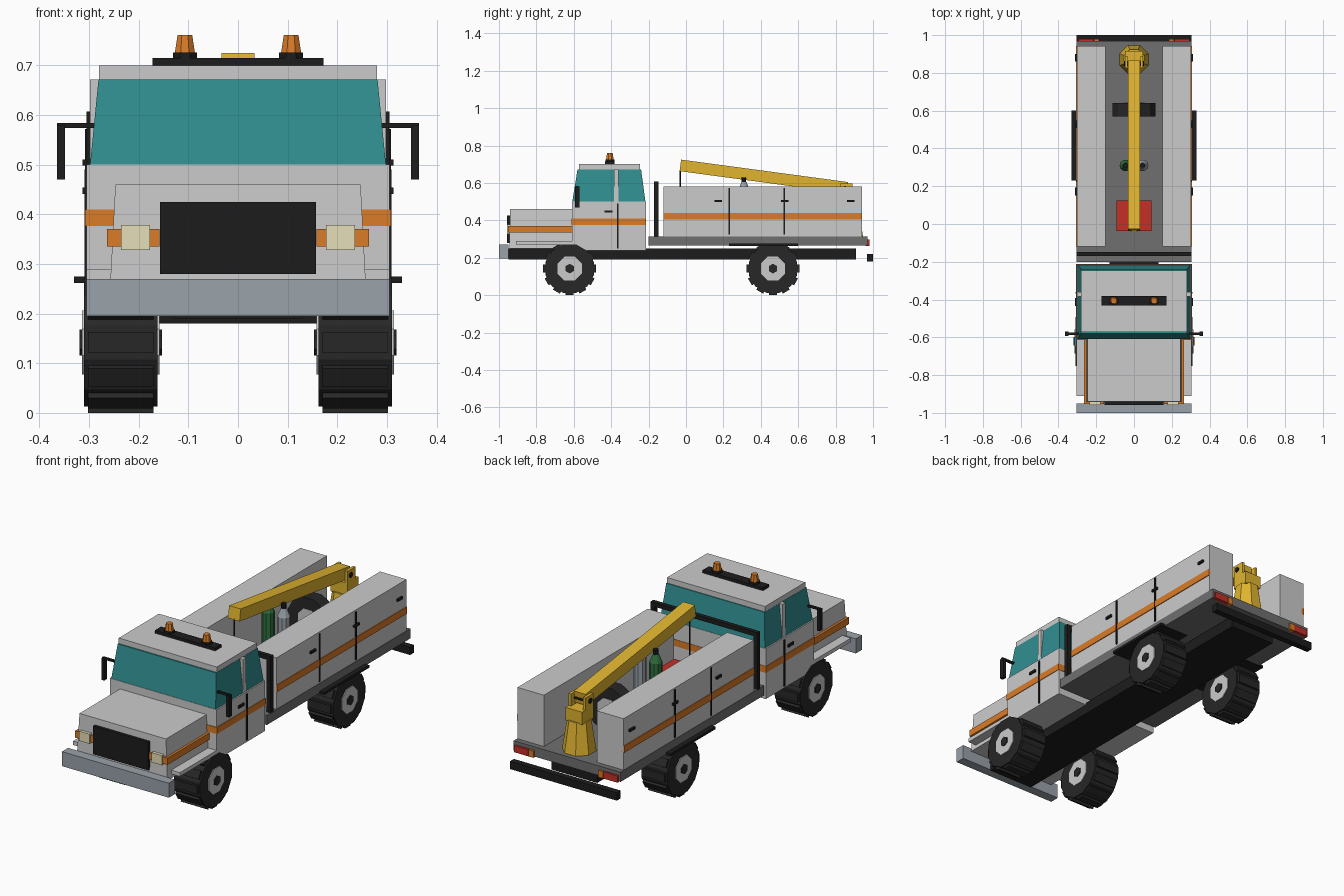
import bpy, bmesh, math
from mathutils import Matrix, Vector

if "Cube" in bpy.data.objects:
    bpy.data.objects.remove(bpy.data.objects["Cube"])

PALETTE = {
    'black': (0.012, 0.012, 0.012), 'rubber': (0.02, 0.02, 0.02), 'body': (0.55, 0.55, 0.55),
    'deck': (0.16, 0.16, 0.16), 'steel': (0.32, 0.36, 0.40), 'glass': (0.03, 0.27, 0.28),
    'orange': (0.70, 0.20, 0.02), 'yellow': (0.75, 0.46, 0.03), 'red': (0.55, 0.03, 0.02),
    'green': (0.03, 0.16, 0.05), 'cream': (0.78, 0.74, 0.48), 'hub': (0.6, 0.6, 0.6),
}
MATS = {}
for key, rgb in PALETTE.items():
    MATS[key] = bpy.data.materials.new(key + '_paint')
    MATS[key].diffuse_color = (*rgb, 1)


def finish(bm, name, color):
    bmesh.ops.recalc_face_normals(bm, faces=bm.faces)
    me = bpy.data.meshes.new(name)
    bm.to_mesh(me)
    bm.free()
    me.materials.append(MATS[color])
    ob = bpy.data.objects.new(name, me)
    bpy.context.collection.objects.link(ob)
    return ob


def add_box(bm, x, y, z, rot=Matrix()):
    c = Vector((sum(x) / 2, sum(y) / 2, sum(z) / 2))
    s = (x[1] - x[0], y[1] - y[0], z[1] - z[0], 1)
    bmesh.ops.create_cube(bm, size=1, matrix=rot @ Matrix.Translation(c) @ Matrix.Diagonal(s))


def box(name, color, x, y, z):
    bm = bmesh.new()
    add_box(bm, x, y, z)
    return finish(bm, name, color)


def pair(name, color, x, y, z):
    box(name + '_right', color, x, y, z)
    box(name + '_left', color, (-x[1], -x[0]), y, z)


def frustum(name, color, low, high):
    # low / high = (half width, y0, y1, z)
    bm = bmesh.new()
    rings = [[bm.verts.new(p) for p in ((-w, a, z), (w, a, z), (w, b, z), (-w, b, z))]
             for w, a, b, z in (low, high)]
    bm.faces.new(rings[0])
    bm.faces.new(rings[1])
    for i in range(4):
        j = (i + 1) % 4
        bm.faces.new((rings[0][i], rings[0][j], rings[1][j], rings[1][i]))
    return finish(bm, name, color)


def cyl(name, color, center, r1, r2, depth, sides, axis='Z'):
    rot = {'Z': Matrix(), 'X': Matrix.Rotation(math.pi / 2, 4, 'Y'),
           'Y': Matrix.Rotation(math.pi / 2, 4, 'X')}[axis]
    spin = Matrix.Rotation(math.pi / sides, 4, 'Z')
    bm = bmesh.new()
    bmesh.ops.create_cone(bm, cap_ends=True, segments=sides, radius1=r1, radius2=r2, depth=depth,
                          matrix=Matrix.Translation(center) @ rot @ spin)
    return finish(bm, name, color)


# Chassis, bumpers
box('chassis', 'black', (-0.13, 0.13), (-0.95, 0.91), (0.19, 0.25))
box('front_bumper', 'steel', (-0.305, 0.305), (-1.0, -0.95), (0.195, 0.27))
box('rear_bumper', 'black', (-0.305, 0.305), (0.968, 1.0), (0.18, 0.22))

# Hood, fenders, grille, lamps
frustum('hood', 'body', (0.258, -0.945, -0.6, 0.25), (0.247, -0.94, -0.6, 0.46))
pair('front_fender', 'body', (0.2, 0.305), (-0.91, -0.6), (0.27, 0.29))
box('grille', 'black', (-0.157, 0.157), (-0.957, -0.935), (0.28, 0.425))
pair('hood_stripe', 'orange', (0.245, 0.264), (-0.95, -0.61), (0.335, 0.37))
pair('turn_signal', 'orange', (0.158, 0.264), (-0.952, -0.93), (0.335, 0.37))
pair('headlight', 'cream', (0.177, 0.236), (-0.958, -0.93), (0.328, 0.378))

# Cab
box('cab_body', 'body', (-0.305, 0.305), (-0.61, -0.215), (0.24, 0.5))
box('cab_stripe', 'orange', (-0.308, 0.308), (-0.613, -0.213), (0.376, 0.41))
frustum('cab_windows', 'glass', (0.298, -0.608, -0.217, 0.5), (0.281, -0.58, -0.24, 0.672))
box('cab_roof', 'body', (-0.28, 0.28), (-0.573, -0.245), (0.67, 0.7))
pair('door_pillar', 'body', (0.265, 0.298), (-0.385, -0.36), (0.49, 0.672))
pair('door_seam', 'black', (0.29, 0.309), (-0.369, -0.361), (0.25, 0.49))
pair('door_handle', 'black', (0.3, 0.313), (-0.435, -0.392), (0.441, 0.454))
pair('mirror_arm', 'black', (0.29, 0.365), (-0.587, -0.575), (0.574, 0.584))
pair('mirror', 'black', (0.348, 0.365), (-0.594, -0.57), (0.47, 0.58))

# Roof light bar and beacons
box('light_bar', 'black', (-0.172, 0.172), (-0.432, -0.382), (0.7, 0.715))
for i, x in enumerate((-0.107, 0.107)):
    cyl(f'beacon_base_{i}', 'black', (x, -0.407, 0.72), 0.026, 0.026, 0.012, 8)
    cyl(f'beacon_{i}', 'orange', (x, -0.407, 0.743), 0.022, 0.016, 0.036, 8)

# Guard hoop behind the cab
pair('hoop_post', 'black', (0.283, 0.305), (-0.17, -0.148), (0.31, 0.605))
box('hoop_bar', 'black', (-0.305, 0.305), (-0.17, -0.148), (0.585, 0.607))

# Deck and service lockers
box('deck', 'deck', (-0.305, 0.305), (-0.2, 0.97), (0.265, 0.315))
pair('locker', 'body', (0.152, 0.303), (-0.12, 0.942), (0.31, 0.58))
pair('locker_stripe', 'orange', (0.29, 0.307), (-0.12, 0.942), (0.405, 0.44))
for i, y in enumerate((0.23, 0.525)):
    pair(f'locker_seam_{i}', 'black', (0.29, 0.308), (y - 0.004, y + 0.004), (0.325, 0.572))
for i, y in enumerate((0.172, 0.527, 0.88)):
    pair(f'locker_handle_{i}', 'black', (0.295, 0.313), (y - 0.02, y + 0.02), (0.498, 0.51))
pair('rear_mudguard', 'black', (0.16, 0.33), (0.23, 0.6), (0.262, 0.275))
pair('tail_light', 'red', (0.215, 0.295), (0.96, 0.98), (0.262, 0.297))
pair('rear_signal', 'orange', (0.185, 0.212), (0.96, 0.98), (0.262, 0.297))

# Wheels: low-sided tyre with raised lugs, hub and nut
for yn, y in (('front', -0.622), ('rear', 0.465)):
    for xn, s in (('right', 1), ('left', -1)):
        name = f'{yn}_{xn}'
        c = (s * 0.236, y, 0.142)
        cyl(name + '_tyre', 'rubber', c, 0.134, 0.134, 0.148, 12, 'X')
        bm = bmesh.new()
        for k in range(12):
            rot = Matrix.Translation(c) @ Matrix.Rotation(math.tau * k / 12, 4, 'X')
            add_box(bm, (-0.066, 0.066), (-0.021, 0.021), (-0.142, -0.12), rot)
        finish(bm, name + '_tread', 'rubber')
        cyl(name + '_hub', 'hub', c, 0.07, 0.07, 0.156, 8, 'X')
        cyl(name + '_nut', 'rubber', c, 0.026, 0.026, 0.166, 6, 'X')

# Crane column, head and boom
cyl('crane_column', 'yellow', (0, 0.87, 0.395), 0.082, 0.058, 0.16, 8)
box('crane_head', 'yellow', (-0.048, 0.048), (0.825, 0.915), (0.47, 0.535))
pair('crane_fork', 'yellow', (0.034, 0.048), (0.825, 0.89), (0.53, 0.598))
length = 0.9
tilt = math.atan2(0.12, 0.893)
bm = bmesh.new()
add_box(bm, (-0.033, 0.033), (-length, 0), (-0.031, 0.031),
        Matrix.Translation((0, 0.862, 0.574)) @ Matrix.Rotation(-tilt, 4, 'X'))
finish(bm, 'crane_boom', 'yellow')
cyl('boom_pin', 'black', (0, 0.85, 0.57), 0.014, 0.014, 0.104, 8, 'X')
cyl('crane_cable', 'black', (0, -0.03, 0.55), 0.004, 0.004, 0.24, 6)
box('crane_hook', 'yellow', (-0.015, 0.015), (-0.043, -0.017), (0.41, 0.44))

# Cargo: tool chest, gas bottles, standing spare wheel
box('tool_chest', 'red', (-0.093, 0.093), (-0.036, 0.124), (0.315, 0.41))
for name, color, x in (('green', 'green', -0.045), ('grey', 'steel', 0.045)):
    cyl(f'{name}_bottle', color, (x, 0.31, 0.44), 0.031, 0.031, 0.25, 10)
    cyl(f'{name}_bottle_neck', color, (x, 0.31, 0.585), 0.031, 0.014, 0.04, 10)
    cyl(f'{name}_bottle_valve', 'black', (x, 0.31, 0.617), 0.013, 0.013, 0.026, 8)
cyl('spare_tyre', 'rubber', (0, 0.605, 0.43), 0.118, 0.118, 0.07, 12, 'Y')
cyl('spare_hub', 'hub', (0, 0.605, 0.43), 0.06, 0.06, 0.074, 8, 'Y')

for m in bpy.data.materials:
    if m.users and not m.is_grease_pencil:
        m.use_nodes = True
        m.node_tree.nodes["Principled BSDF"].inputs["Base Color"].default_value = m.diffuse_color
